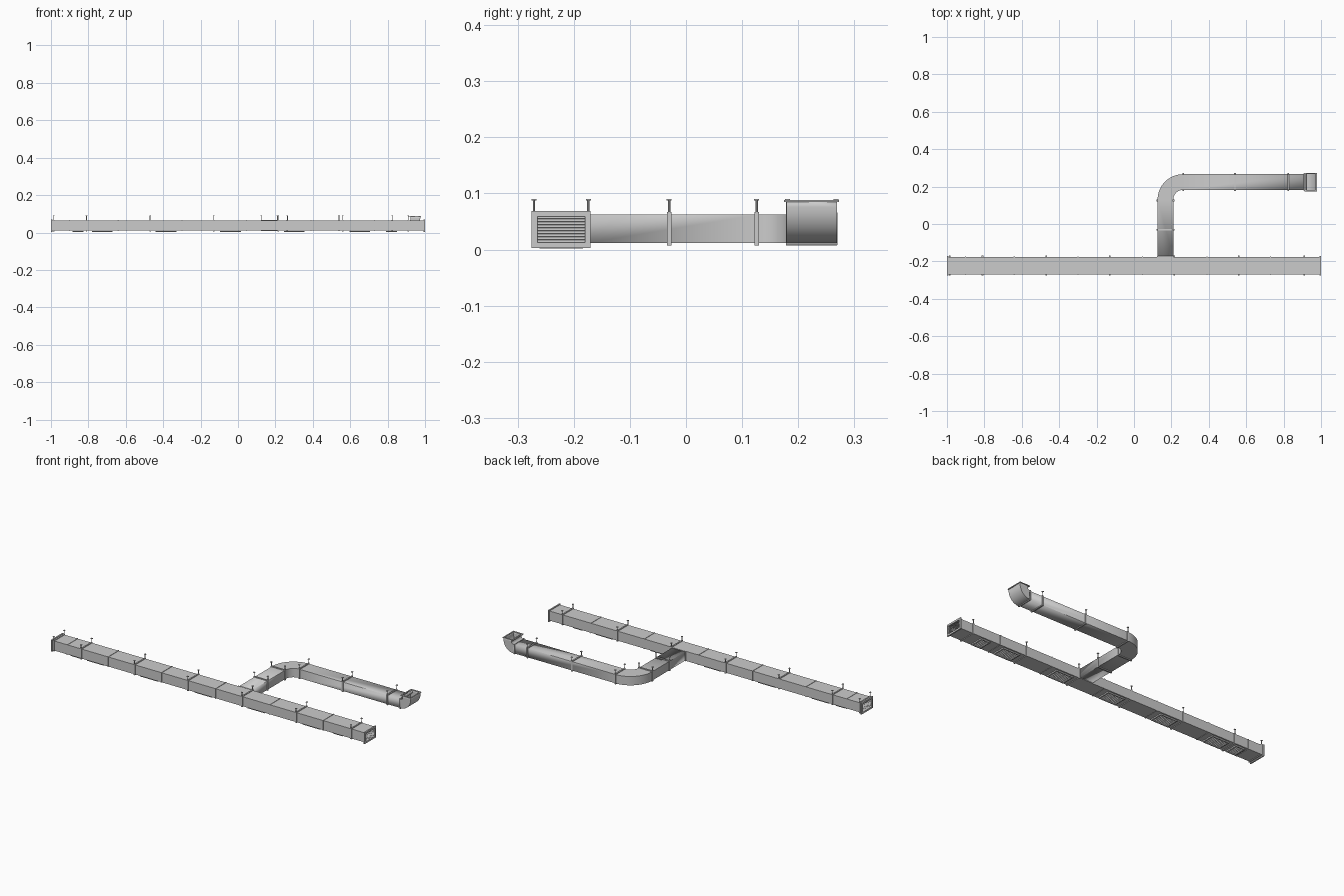
import bpy, bmesh, math
from mathutils import Vector

if "Cube" in bpy.data.objects:
    bpy.data.objects.remove(bpy.data.objects["Cube"])

YM, ZM = -0.2225, 0.037        # main duct centre line
MW, MH = 0.094, 0.055          # main duct width, height
XB, YB = 0.168, 0.224          # branch centre lines
BW, BH = 0.084, 0.051          # branch width, height


def finish(name, bm, smooth=False):
    bmesh.ops.recalc_face_normals(bm, faces=bm.faces)
    me = bpy.data.meshes.new(name)
    bm.to_mesh(me)
    bm.free()
    ob = bpy.data.objects.new(name, me)
    bpy.context.collection.objects.link(ob)
    if smooth:
        bpy.ops.object.select_all(action='DESELECT')
        ob.select_set(True)
        bpy.context.view_layer.objects.active = ob
        bpy.ops.object.shade_smooth_by_angle(angle=math.radians(35))
    return ob


def add_box(bm, c, s, tilt=0.0):
    vs = bmesh.ops.create_cube(bm, size=1)['verts']
    for v in vs:
        x, y, z = v.co.x * s[0], v.co.y * s[1], v.co.z * s[2]
        x, z = x * math.cos(tilt) - z * math.sin(tilt), x * math.sin(tilt) + z * math.cos(tilt)
        v.co = Vector(c) + Vector((x, y, z))


def add_rod(bm, x, y, z0, z1, r):
    vs = bmesh.ops.create_cone(bm, segments=8, radius1=r, radius2=r, depth=z1 - z0, cap_ends=True)['verts']
    for v in vs:
        v.co += Vector((x, y, (z0 + z1) / 2))


def sweep(name, path, w, h, smooth=False):
    """Open rectangular duct along (point, tangent, side) stations."""
    bm = bmesh.new()
    prev = None
    for p, t, s in path:
        p, s = Vector(p), Vector(s)
        u = s.cross(Vector(t))
        ring = [bm.verts.new(p + s * w / 2 * a + u * h / 2 * b)
                for a, b in ((-1, -1), (1, -1), (1, 1), (-1, 1))]
        if prev:
            for i in range(4):
                j = (i + 1) % 4
                bm.faces.new((prev[i], prev[j], ring[j], ring[i]))
        prev = ring
    ob = finish(name, bm, smooth)
    m = ob.modifiers.new("sheet", 'SOLIDIFY')
    m.thickness, m.offset = 0.0015, -1
    return ob


def add_frame(bm, c, axis, w, h, bar, depth):
    """Rectangular ring; w, h outer size of the two axes across `axis`."""
    ia, ib = [i for i in range(3) if i != axis]
    for i, size, j, other in ((ia, w, ib, h - 2 * bar), (ib, h, ia, w)):
        for sg in (-1, 1):
            p, s = list(c), [0, 0, 0]
            p[i] += sg * (size - bar) / 2
            s[i], s[j], s[axis] = bar, other, depth
            add_box(bm, p, s)


def hanger(name, c, axis, w, h):
    """Clamp around the duct plus two threaded rods with top plates."""
    bm = bmesh.new()
    add_frame(bm, c, axis, *(w, h), 0.005, 0.008)
    across = 1 - axis
    for sg in (-1, 1):
        p = list(c)
        p[across] += sg * (w / 2 - 0.002)
        add_rod(bm, p[0], p[1], c[2], 0.088, 0.002)
        add_box(bm, (p[0], p[1], 0.0885), (0.009, 0.009, 0.003))
    return finish(name, bm)


# main duct
sweep("main_duct", [((x, YM, ZM), (1, 0, 0), (0, 1, 0)) for x in (-0.998, 0.998)], MW, MH)

# seams and hangers on the main duct
hang = (-0.985, -0.81, -0.47, -0.13, 0.215, 0.56, 0.91)
for x in (-0.9, -0.64, -0.30, 0.045, 0.39, 0.73):
    bm = bmesh.new()
    add_frame(bm, (x, YM, ZM), 0, MW + 0.004, MH + 0.004, 0.004, 0.006)
    finish("main_seam", bm)
for x in hang:
    hanger("main_hanger", (x, YM, ZM), 0, MW + 0.007, MH + 0.007)

# louvred end grilles
for sg in (-1, 1):
    bm = bmesh.new()
    add_frame(bm, (sg * 0.996, YM, 0.0355), 0, 0.105, 0.066, 0.010, 0.008)
    for i in range(9):
        add_box(bm, (sg * 0.993, YM, 0.0145 + i * 0.0053), (0.007, 0.087, 0.001), -sg * 0.6)
    finish("end_grille", bm)

# supply grilles under the main duct
for x in (-0.855, -0.725, -0.385, -0.04, 0.30, 0.65, 0.82):
    L = 0.06 if abs(x) > 0.8 else 0.11
    bm = bmesh.new()
    add_frame(bm, (x, YM, 0.0055), 2, L, 0.078, 0.006, 0.007)
    n = int(L / 0.011)
    for i in range(n):
        add_box(bm, (x + (i - (n - 1) / 2) * 0.0105, YM, 0.006), (0.007, 0.068, 0.001), 0.6)
    finish("floor_grille", bm)

# branch duct: straight, flat bend, long run
CX, CY = 0.262, 0.130
R = CX - XB
path = [((XB, YM + MW / 2 - 0.001, ZM), (0, 1, 0), (-1, 0, 0))]
for i in range(17):
    a = math.pi - i * math.pi / 32
    c, s = math.cos(a), math.sin(a)
    path.append(((CX + R * c, CY + R * s, ZM), (s, -c, 0), (c, s, 0)))
path.append(((0.912, YB, ZM), (1, 0, 0), (0, 1, 0)))
sweep("branch_duct", path, BW, BH, True)

# upturned outlet elbow
path = []
EX, EZ, ER = 0.910, 0.076, 0.039
for i in range(17):
    a = -math.pi / 2 + i * math.pi / 32
    c, s = math.cos(a), math.sin(a)
    path.append(((EX + ER * c, YB, EZ + ER * s), (-s, 0, c), (0, 1, 0)))
path.append(((EX + ER, YB, 0.087), (0, 0, 1), (0, 1, 0)))
sweep("outlet_elbow", path, BW + 0.006, 0.051, True)

# outlet flange
bm = bmesh.new()
add_frame(bm, (EX + ER - 0.004, YB, 0.0865), 2, 0.066, 0.098, 0.007, 0.004)
finish("outlet_flange", bm)

# collar at the tee
bm = bmesh.new()
add_frame(bm, (XB, YM + MW / 2 + 0.002, ZM), 1, BW + 0.006, BH + 0.006, 0.005, 0.004)
finish("tee_collar", bm)

# branch hangers and outlet joint
for y in (-0.03, 0.126):
    hanger("branch_hanger", (XB, y, ZM), 1, BW + 0.007, BH + 0.009)
for x in (0.264, 0.54, 0.825):
    hanger("branch_hanger", (x, YB, ZM), 0, BW + 0.007, BH + 0.009)
bm = bmesh.new()
add_frame(bm, (0.908, YB, ZM), 0, BW + 0.008, BH + 0.007, 0.005, 0.006)
finish("outlet_joint", bm)
